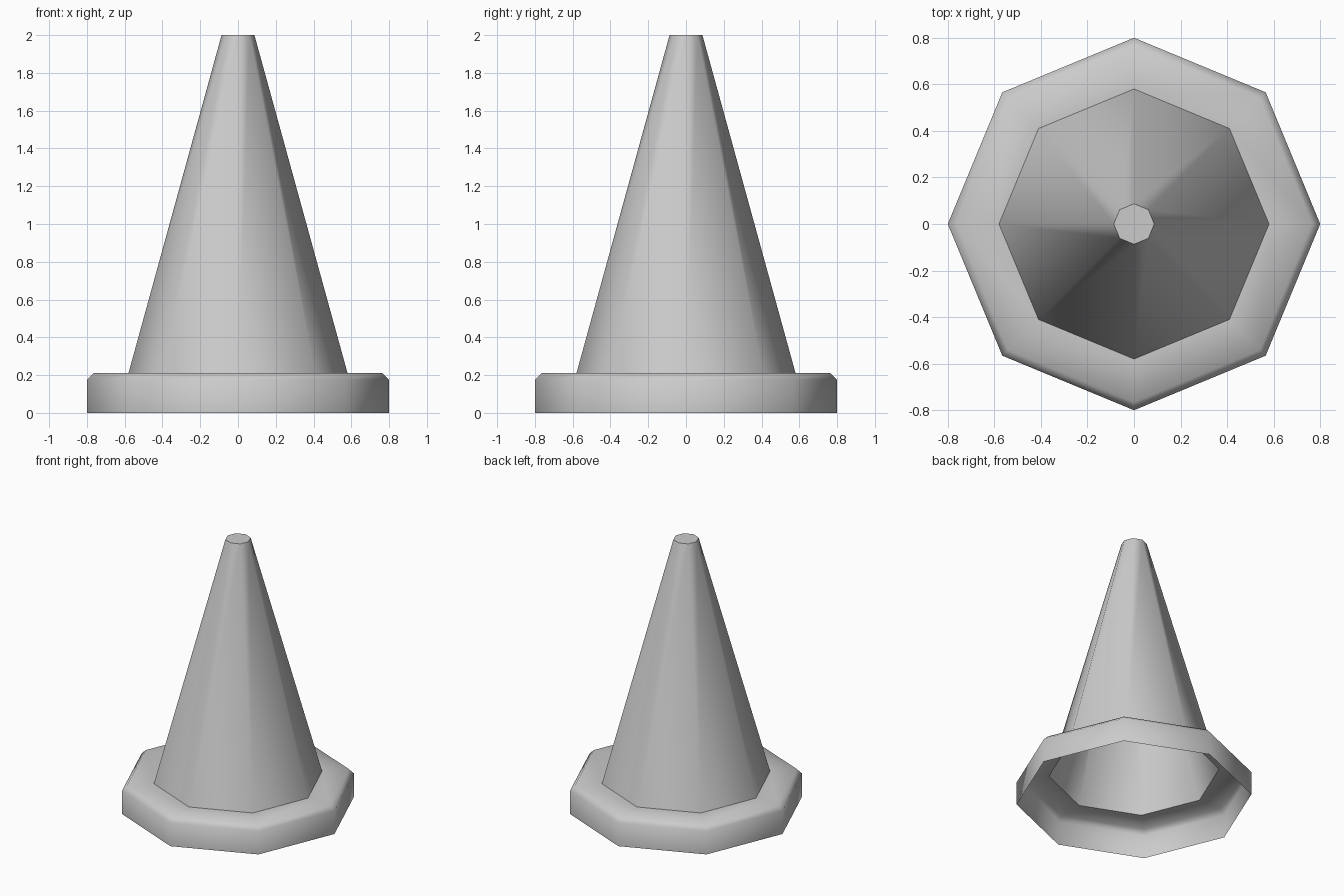
import bpy, bmesh, math

cube = bpy.data.objects.get("Cube")
if cube:
    bpy.data.objects.remove(cube, do_unlink=True)

SIDES = 8

grey = bpy.data.materials.new("plain grey")
grey.use_nodes = True
GREY = (0.6, 0.6, 0.6, 1)
grey.diffuse_color = GREY
grey.node_tree.nodes["Principled BSDF"].inputs["Base Color"].default_value = GREY


def lathe(name, profile, cap_top=False):
    """Turn a (radius, height) profile, listed bottom up, into an open octagonal shell."""
    bm = bmesh.new()
    rings = []
    for r, z in profile:
        angles = [math.tau * i / SIDES for i in range(SIDES)]
        rings.append([bm.verts.new((r * math.cos(a), r * math.sin(a), z)) for a in angles])
    for low, high in zip(rings, rings[1:]):
        for i in range(SIDES):
            j = (i + 1) % SIDES
            bm.faces.new((low[i], low[j], high[j], high[i]))
    if cap_top:
        bm.faces.new(rings[-1])
    mesh = bpy.data.meshes.new(name)
    bm.to_mesh(mesh)
    bm.free()
    mesh.materials.append(grey)
    obj = bpy.data.objects.new(name, mesh)
    bpy.context.collection.objects.link(obj)
    bpy.ops.object.select_all(action="DESELECT")
    obj.select_set(True)
    bpy.context.view_layer.objects.active = obj
    bpy.ops.object.shade_smooth_by_angle(angle=math.radians(60))
    return obj


# Hollow base: upright rim, bevelled shoulder, flat ring in to the cone
lathe("base", [(0.8, 0), (0.8, 0.175), (0.765, 0.21), (0.58, 0.21)])

# Hollow cone with a flat cap
lathe("cone", [(0.58, 0.21), (0.087, 2)], cap_top=True)
